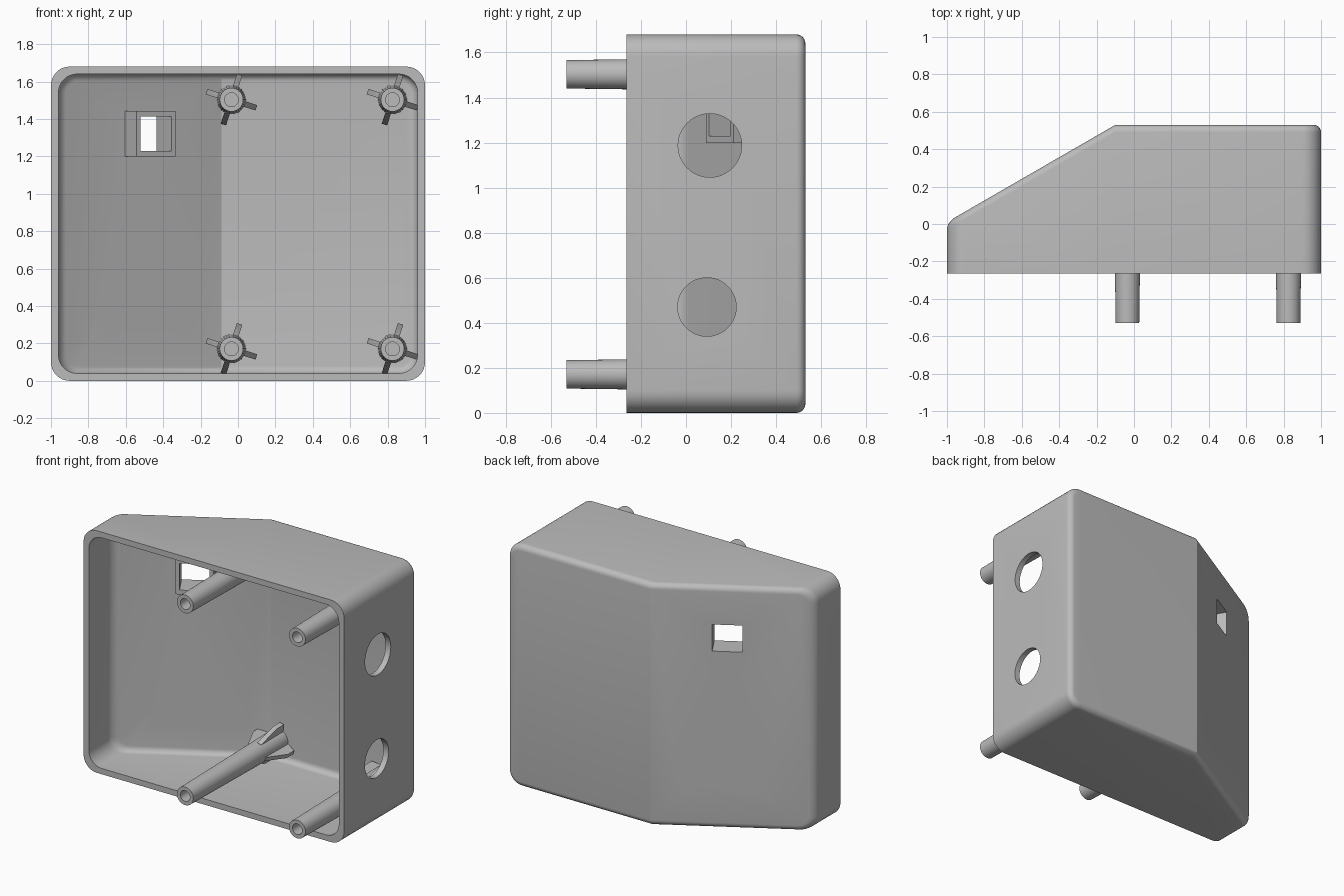
import bpy, bmesh, math
from mathutils import Vector, Matrix

if "Cube" in bpy.data.objects:
    bpy.data.objects.remove(bpy.data.objects["Cube"])

grey = bpy.data.materials.new("plain_grey")
grey.use_nodes = True
colour = (0.5, 0.5, 0.5, 1)
grey.diffuse_color = colour
grey.node_tree.nodes["Principled BSDF"].inputs["Base Color"].default_value = colour

SLOPE = math.radians(30)
ALONG = Vector((math.cos(SLOPE), math.sin(SLOPE), 0))   # along sloped panel
OUT = Vector((-math.sin(SLOPE), math.cos(SLOPE), 0))    # out of sloped panel
FRONT, BACK, WALL, HEIGHT = -0.265, 0.53, 0.04, 1.68
CREASE = -0.1
CREASE_IN = CREASE + WALL * math.tan(SLOPE / 2)
SEG = 8


def make(name, bm, smooth=True):
    bmesh.ops.recalc_face_normals(bm, faces=bm.faces)
    mesh = bpy.data.meshes.new(name)
    bm.to_mesh(mesh)
    bm.free()
    mesh.materials.append(grey)
    ob = bpy.data.objects.new(name, mesh)
    bpy.context.collection.objects.link(ob)
    if smooth:
        shade(ob)
    return ob


def activate(ob):
    bpy.ops.object.select_all(action='DESELECT')
    ob.select_set(True)
    bpy.context.view_layer.objects.active = ob


def shade(ob):
    activate(ob)
    bpy.ops.object.shade_smooth_by_angle(angle=math.radians(25))


def loft(bm, rings):
    """Skin a list of equally sized closed rings of points."""
    loops = [[bm.verts.new(p) for p in ring] for ring in rings]
    for a, b in zip(loops, loops[1:]):
        for i in range(len(a)):
            j = (i + 1) % len(a)
            bm.faces.new((a[i], a[j], b[j], b[i]))
    return loops


def panel_y(x, inner=False):
    """Depth of the back panel at x, on its outer or inner surface."""
    c, y = (CREASE_IN, BACK - WALL) if inner else (CREASE, BACK)
    return y + min(0, (x - c) * math.tan(SLOPE))


def outline(inset, radius, crease, depth):
    """Rounded rectangle with an extra point at the crease, top and bottom."""
    hx, z0, z1 = 1 - inset, inset, HEIGHT - inset
    pts = []
    for k, (sx, z) in enumerate(((1, z1), (-1, z1), (-1, z0), (1, z0))):
        cx = sx * (hx - radius)
        cz = z - radius if z == z1 else z + radius
        for s in range(SEG + 1):
            a = math.pi / 2 * (k + s / SEG)
            pts.append((cx + radius * math.cos(a), cz + radius * math.sin(a)))
        if k in (0, 2):
            pts.append((crease, z))
    return [Vector((x, depth(x), z)) for x, z in pts]


def skin(inset, inner):
    """Rings from the open rim back to the rounded edge of the panel."""
    crease = CREASE_IN if inner else CREASE
    rings = [outline(inset, 0.1, crease, lambda x: FRONT)]
    r, steps = 0.04, 6
    for s in range(steps + 1):
        t = math.pi / 2 * s / steps
        i, drop = r * (1 - math.cos(t)), r * (1 - math.sin(t))
        rings.append(outline(inset + i, 0.1 - i, crease,
                             lambda x: panel_y(x, inner) - drop))
    return rings


# Enclosure shell: inner skin, rim and outer skin in one loft
bm = bmesh.new()
loops = loft(bm, skin(WALL, True)[::-1] + skin(0, False))
top, bottom = SEG + 1, 3 * SEG + 4
for end in (loops[0], loops[-1]):
    bm.faces.new(end[top:bottom + 1])
    bm.faces.new(end[bottom:] + end[:top + 1])
shell = make("enclosure_shell", bm, False)


def cut(ob, cutter):
    activate(ob)
    mod = ob.modifiers.new("cut", 'BOOLEAN')
    mod.operation, mod.solver, mod.object = 'DIFFERENCE', 'EXACT', cutter
    bpy.ops.object.modifier_apply(modifier=mod.name)


def drill(centre, axis, radius, depth):
    bm = bmesh.new()
    bmesh.ops.create_cone(bm, cap_ends=True, segments=48, radius1=radius,
                          radius2=radius, depth=depth)
    turn = Vector(axis).to_track_quat('Z', 'Y').to_matrix().to_4x4()
    bm.transform(Matrix.Translation(centre) @ turn)
    tool = make("drill", bm, False)
    cut(shell, tool)
    bpy.data.objects.remove(tool)


def panel_box(name, centre, width, height, near, far):
    """Box aligned with the sloped panel, from near to far along its normal."""
    bm = bmesh.new()
    bmesh.ops.create_cube(bm, size=1)
    for v in bm.verts:
        x, y, z = v.co
        v.co = (centre + ALONG * x * width + Vector((0, 0, z * height))
                + OUT * (near if y < 0 else far))
    return make(name, bm, False)


# Cable holes in the left wall
drill((1, 0.106, 1.187), (1, 0, 0), 0.141, 0.2)
drill((1, 0.093, 0.47), (1, 0, 0), 0.13, 0.2)

# Half-round notches in the right rim
for z in (1.283, 0.847, 0.407):
    drill((-1, FRONT + 0.005, z), (1, 0, 0), 0.107, 0.2)

# Round holes through the sloped panel
for x, z in ((-0.481, 0.815), (-0.674, 0.313), (-0.278, 0.313)):
    drill((x, panel_y(x, True), z), OUT, 0.066, 0.2)

# Rectangular window with a deep frame on the inside
wx = -0.4985
centre = Vector((wx, panel_y(wx, True), 1.321))
frame = panel_box("window_frame", centre, 0.241, 0.244, -0.12, 0.015)
tool = panel_box("window_cutter", centre, 0.19, 0.185, -0.3, 0.2)
cut(frame, tool)
cut(shell, tool)
bpy.data.objects.remove(tool)
shade(shell)


# Hollow tapered screw posts with four gussets each
def post(name, cx, cz):
    bm = bmesh.new()
    n = 32
    profile = ((0.037, -0.1), (0.037, -0.53), (0.063, -0.53), (0.077, 0.5))
    rings = [[Vector((cx + r * math.cos(math.tau * i / n), y,
                      cz + r * math.sin(math.tau * i / n))) for i in range(n)]
             for r, y in profile]
    loops = loft(bm, rings)
    bm.faces.new(loops[0])
    bm.faces.new(loops[-1])
    for k in range(4):
        a = math.radians(18 + 90 * k)
        away = Vector((math.sin(a), 0, math.cos(a)))
        side = Vector((math.cos(a), 0, -math.sin(a))) * 0.015
        shape = [Vector((cx, y, cz)) + away * r for r, y in
                 ((0.05, 0.25), (0.075, 0.25), (0.14, 0.4), (0.14, 0.47), (0.05, 0.5))]
        ends = loft(bm, [[p - side for p in shape], [p + side for p in shape]])
        for end in ends:
            bm.faces.new(end)
    make(name, bm)


for side, x in (("right", -0.035), ("left", 0.826)):
    for level, z in (("lower", 0.171), ("upper", 1.503)):
        post(f"{level}_{side}_screw_post", x, z)
